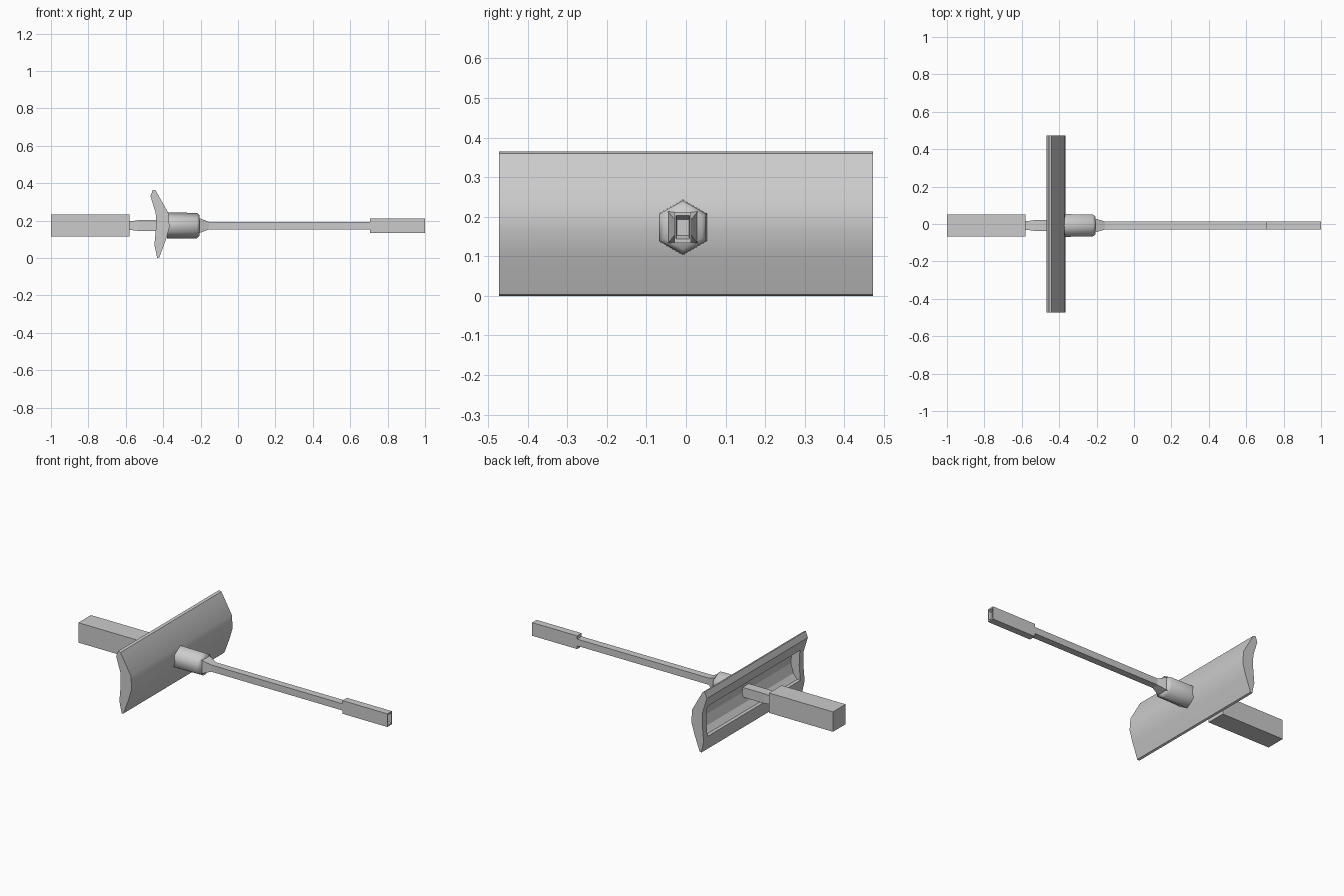
import bpy, bmesh, math

if "Cube" in bpy.data.objects:
    bpy.data.objects.remove(bpy.data.objects["Cube"])

CY, CZ = -0.008, 0.173   # axis of the shaft parts


def finish(bm, name, smooth=None):
    bmesh.ops.recalc_face_normals(bm, faces=bm.faces)
    me = bpy.data.meshes.new(name)
    bm.to_mesh(me)
    bm.free()
    ob = bpy.data.objects.new(name, me)
    bpy.context.collection.objects.link(ob)
    if smooth:
        bpy.ops.object.select_all(action='DESELECT')
        ob.select_set(True)
        bpy.context.view_layer.objects.active = ob
        bpy.ops.object.shade_smooth_by_angle(angle=math.radians(smooth))
    return ob


def rect(hy, hz):
    return [(-hy, -hz), (hy, -hz), (hy, hz), (-hy, hz)]


def hexagon(r):
    return [(r * math.sin(i * math.pi / 3), r * math.cos(i * math.pi / 3)) for i in range(6)]


def loft(name, sections, smooth=None):
    """Skin a row of (x, outline) sections along the shaft axis."""
    bm = bmesh.new()
    rings = [[bm.verts.new((x, CY + y, CZ + z)) for y, z in pts] for x, pts in sections]
    for a, b in zip(rings, rings[1:]):
        n = len(a)
        for i in range(n):
            bm.faces.new((a[i], a[(i + 1) % n], b[(i + 1) % n], b[i]))
    bm.faces.new(rings[0])
    bm.faces.new(rings[-1])
    return finish(bm, name, smooth)


def extrude_xz(name, profile, half, smooth=None):
    """Extrude an x-z profile across y."""
    bm = bmesh.new()
    f = bm.faces.new([bm.verts.new((x, -half, z)) for x, z in profile])
    g = bmesh.ops.extrude_face_region(bm, geom=[f])
    verts = [v for v in g['geom'] if isinstance(v, bmesh.types.BMVert)]
    bmesh.ops.translate(bm, verts=verts, vec=(0, 2 * half, 0))
    return finish(bm, name, smooth)


# wide curved blade, hollowed at the back
blade = extrude_xz("blade", [
    (-0.455, 0.365), (-0.468, 0.33), (-0.44, 0.24), (-0.438, 0.17), (-0.447, 0.07),
    (-0.432, 0.0), (-0.42, 0.004), (-0.385, 0.1), (-0.366, 0.165), (-0.372, 0.24),
    (-0.44, 0.36)], 0.473, 30)
cutter = extrude_xz("blade_pocket_cutter", [
    (-0.5, 0.265), (-0.5, 0.085), (-0.425, 0.085), (-0.4, 0.115), (-0.383, 0.17),
    (-0.388, 0.225), (-0.41, 0.265)], 0.435)
mod = blade.modifiers.new("pocket", 'BOOLEAN')
mod.operation = 'DIFFERENCE'
mod.object = cutter
mod.solver = 'EXACT'
cutter.hide_render = True
cutter.hide_set(True)

# square grip and the stem running into the blade
loft("grip", [(-1.0, rect(0.059, 0.059)), (-0.58, rect(0.059, 0.059))])
loft("stem", [(-0.59, rect(0.023, 0.023)), (-0.575, rect(0.023, 0.023)),
              (-0.53, rect(0.029, 0.029)), (-0.375, rect(0.029, 0.029))])

# hexagonal hub with a chamfered end
loft("hub", [(-0.38, hexagon(0.07)), (-0.22, hexagon(0.068)),
             (-0.205, hexagon(0.055))], 62)

# long rod flaring where it meets the hub
loft("rod", [(-0.21, rect(0.037, 0.04)), (-0.2, rect(0.035, 0.037)),
             (-0.155, rect(0.021, 0.02)), (0.71, rect(0.021, 0.02))])

# thicker tip block with a recessed end
loft("tip", [(0.705, rect(0.021, 0.039)), (1.0, rect(0.021, 0.039)),
             (1.0, rect(0.017, 0.03)), (0.975, rect(0.015, 0.02))])
